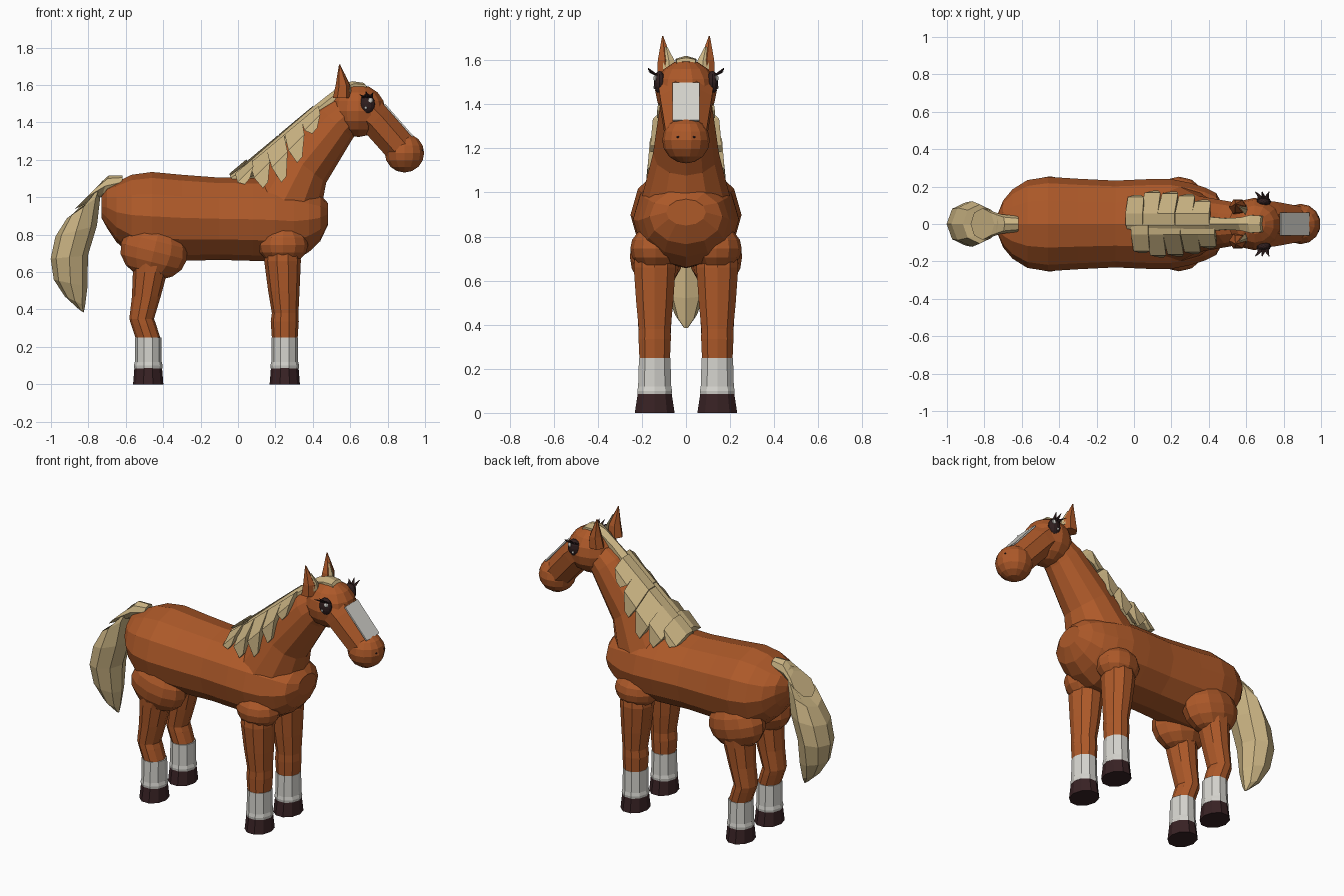
import bpy, bmesh, math
from mathutils import Matrix, Vector


def material(name, rgb):
    m = bpy.data.materials.new(name)
    m.diffuse_color = (*rgb, 1)
    return m


COAT = material("chestnut coat", (0.42, 0.10, 0.022))
HAIR = material("cream hair", (0.60, 0.46, 0.23))
WHITE = material("white marking", (0.66, 0.65, 0.61))
HOOF = material("dark hoof", (0.04, 0.016, 0.018))
EYE = material("dark eye", (0.03, 0.014, 0.014))


def finish(name, bm, mat):
    bmesh.ops.recalc_face_normals(bm, faces=bm.faces)
    me = bpy.data.meshes.new(name)
    bm.to_mesh(me)
    bm.free()
    me.materials.append(mat)
    ob = bpy.data.objects.new(name, me)
    bpy.context.collection.objects.link(ob)
    return ob


def loft(name, rings, mat, n=10, phase=0.0):
    """Skin elliptical rings (x, z, tilt degrees, in-plane radius, y radius, y)."""
    bm = bmesh.new()
    loops = []
    for x, z, tilt, h, w, y in rings:
        a = math.radians(tilt)
        loop = []
        for i in range(n):
            t = 2 * math.pi * (i + phase) / n
            c = h * math.cos(t)
            loop.append(bm.verts.new((x + c * math.cos(a), y + w * math.sin(t), z + c * math.sin(a))))
        loops.append(loop)
    for p, q in zip(loops, loops[1:]):
        for i in range(n):
            j = (i + 1) % n
            bm.faces.new((p[i], p[j], q[j], q[i]))
    bm.faces.new(loops[0])
    bm.faces.new(loops[-1])
    return finish(name, bm, mat)


def ball(name, center, radii, mat, seg=14, rings=8, tilt=0):
    bm = bmesh.new()
    m = Matrix.Translation(center) @ Matrix.Rotation(math.radians(tilt), 4, 'Y') @ Matrix.Diagonal((*radii, 1))
    bmesh.ops.create_uvsphere(bm, u_segments=seg, v_segments=rings, radius=1, matrix=m)
    return finish(name, bm, mat)


# Barrel: x, centre z, half height, half width
barrel = [(-.73, .95, .06, .05), (-.70, .945, .11, .125), (-.65, .92, .16, .185),
          (-.57, .905, .215, .235), (-.46, .898, .237, .252), (-.30, .89, .23, .242),
          (-.10, .885, .22, .232), (.08, .882, .222, .24), (.20, .878, .222, .24),
          (.30, .872, .212, .22), (.38, .88, .172, .195), (.44, .89, .125, .165), (.48, .91, .06, .09)]
loft("body", [(x, z, 90, h, w, 0) for x, z, h, w in barrel], COAT, 12)

# Neck, head and muzzle
loft("neck", [(.245, .98, 165, .205, .20, 0), (.345, 1.175, 142, .16, .15, 0),
              (.525, 1.395, 137, .12, .118, 0), (.60, 1.46, 135, .10, .10, 0)], COAT, 12)
ball("head", (.645, 0, 1.462), (.147, .14, .14), COAT)
loft("muzzle", [(.68, 1.465, 44, .1, .135, 0), (.737, 1.413, 44, .095, .128, 0),
                (.875, 1.255, 44, .092, .1, 0)], COAT, 8, .5)
ball("nose", (.89, 0, 1.237), (.108, .108, .105), COAT)

# White face blaze, a thin plate lying on the muzzle
bm = bmesh.new()
p, q = Vector((.783, 0, 1.497)), Vector((.934, 0, 1.325))
along = (q - p).normalized()
out = Vector((-along.z, 0, along.x))
rot = Matrix((along, Vector((0, 1, 0)), out)).transposed().to_4x4()
bmesh.ops.create_cube(bm, size=1, matrix=Matrix.Translation((p + q) / 2) @ rot
                      @ Matrix.Diagonal(((q - p).length, .124, .009, 1)))
finish("face_blaze", bm, WHITE)

# Mane ridge running into the forelock
ridge = [(-.03, 1.095, .025, .03), (.08, 1.155, .04, .05), (.25, 1.295, .045, .05),
         (.40, 1.425, .045, .045), (.50, 1.505, .045, .035), (.58, 1.57, .04, .04),
         (.63, 1.592, .035, .055), (.685, 1.595, .02, .05)]
loft("mane_ridge", [(x, z, 125, h, w, 0) for x, z, h, w in ridge], HAIR, 6)

# Tail: dock and hanging hair
loft("tail_dock", [(-.62, 1.08, 85, .036, .042, 0), (-.71, 1.06, 72, .06, .052, 0),
                   (-.81, 1.0, 45, .09, .085, 0)], HAIR, 8)
loft("tail_hair", [(-.76, 1.03, 60, .07, .065, 0), (-.825, .95, 35, .11, .105, 0),
                   (-.865, .82, 15, .115, .122, 0), (-.902, .68, 5, .1, .115, 0),
                   (-.895, .54, -12, .092, .085, 0), (-.872, .445, -25, .06, .05, 0),
                   (-.835, .39, -30, .012, .012, 0)], HAIR, 8)

# Mane tufts: ridge point and tip
tufts = [(.03, 1.15, .05, 1.085, .15), (.11, 1.205, .147, 1.065, .172), (.20, 1.28, .245, 1.095, .168),
         (.295, 1.36, .33, 1.2, .155), (.385, 1.435, .41, 1.355, .125)]

front_leg = [(.24, .74, .09, .09), (.238, .66, .098, .1), (.245, .50, .084, .088),
             (.252, .38, .071, .076), (.25, .335, .075, .077), (.25, .25, .069, .073)]
back_leg = [(-.45, .70, .12, .1), (-.47, .60, .092, .093), (-.49, .47, .077, .083),
            (-.515, .35, .066, .076), (-.505, .32, .067, .076), (-.482, .25, .066, .072)]

for s, side in ((1, "left"), (-1, "right")):
    for i, (x, z, tx, tz, ty) in enumerate(tufts):
        dx = -.03 if s > 0 else 0
        mx, mz = x * .5 + tx * .5, z * .58 + tz * .42
        loft(f"mane_tuft_{side}_{i + 1}", [
            (x + dx, z + .015, 40, .085, .045, s * .025), (mx + dx, mz, 45, .085, .05, s * (ty - .04)),
            (tx + dx, tz, 50, .03, .016, s * (ty - .005))], HAIR, 4, .5)

    # Ears with pale lining
    loft(f"ear_{side}", [(.555, 1.53, 0, .048, .045, s * .092), (.56, 1.60, 0, .038, .038, s * .095),
                         (.543, 1.71, 0, .003, .003, s * .106)], COAT, 6)
    loft(f"ear_lining_{side}", [(.598, 1.56, 0, .01, .03, s * .075), (.592, 1.60, 0, .008, .025, s * .078),
                                (.567, 1.66, 0, .004, .006, s * .09)], HAIR, 4)

    # Eyes, highlights, lashes and nostrils
    ball(f"eye_{side}", (.692, s * .12, 1.50), (.04, .026, .052), EYE, 12, 8)
    ball(f"eye_glint_{side}", (.708, s * .138, 1.518), (.014, .01, .015), WHITE, 8, 6)
    ball(f"eye_small_glint_{side}", (.683, s * .143, 1.478), (.008, .005, .008), WHITE, 8, 6)
    for i, (bx, tx, tz) in enumerate(((.672, .648, 1.55), (.692, .685, 1.565), (.71, .722, 1.56))):
        loft(f"eyelash_{side}_{i + 1}", [(bx, 1.53, 0, .013, .012, s * .128), (bx, 1.54, 0, .011, .012, s * .147),
                                         (tx, tz, 0, .002, .002, s * .172)], EYE, 4)
    ball(f"nostril_{side}", (.986, s * .037, 1.252), (.005, .007, .005), HOOF, 6, 4)

    # Legs with haunches, socks and hooves
    y = s * .142
    ball(f"shoulder_{side}", (.24, s * .138, .745), (.135, .115, .105), COAT, 12, 8)
    ball(f"haunch_{side}", (-.45, s * .135, .71), (.182, .12, .15), COAT, 12, 8, 14)
    for kind, prof, cx in (("front", front_leg, .25), ("back", back_leg, -.48)):
        loft(f"{kind}_leg_{side}", [(x, z, 0, h, w, y) for x, z, h, w in prof], COAT)
        loft(f"{kind}_sock_{side}", [(cx, .25, 0, .071, .075, y), (cx, .12, 0, .072, .079, y),
                                     (cx, .10, 0, .077, .083, y), (cx, .085, 0, .075, .081, y)], WHITE)
        loft(f"{kind}_hoof_{side}", [(cx, .087, 0, .074, .081, y), (cx, 0, 0, .081, .095, y)], HOOF)
